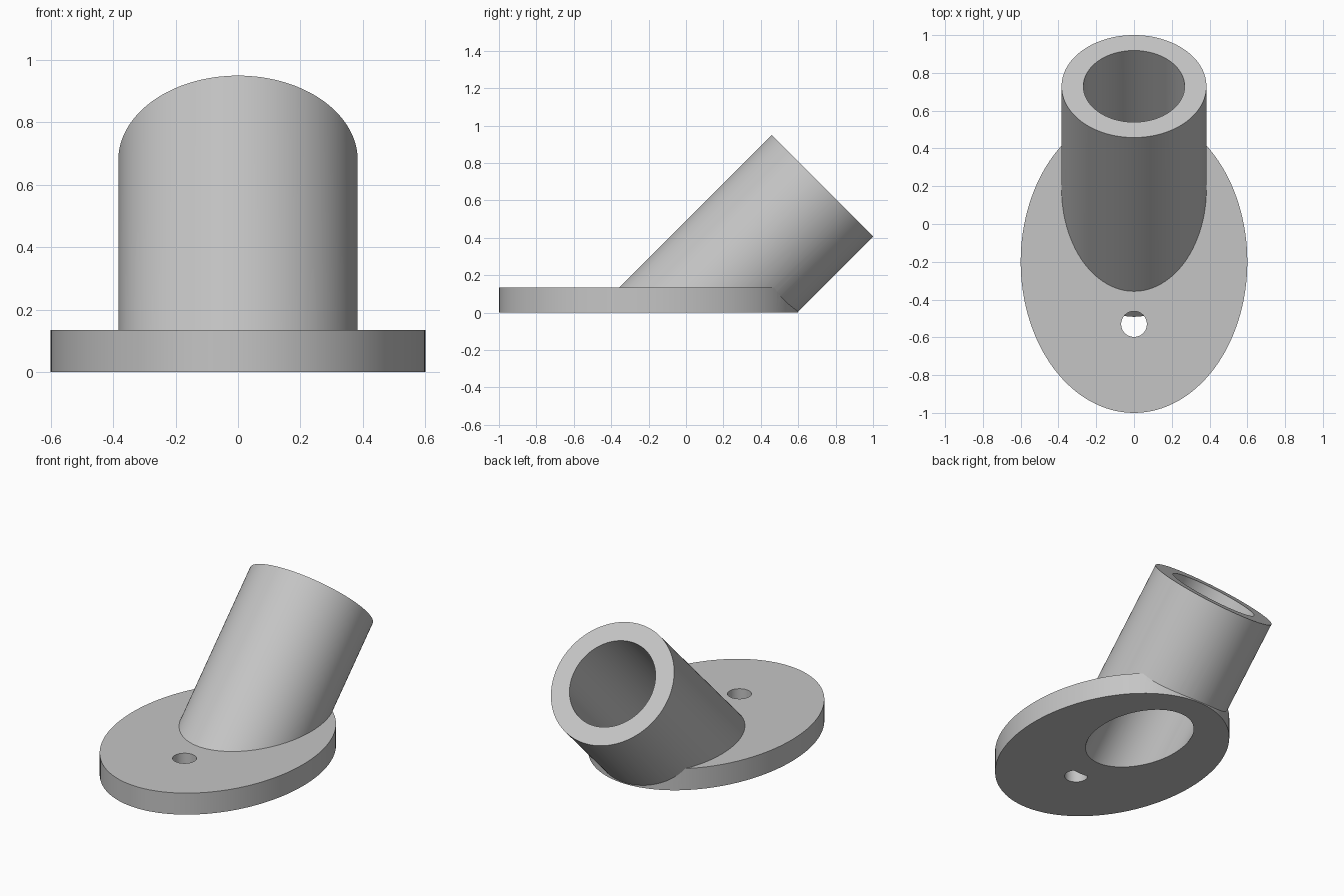
import bpy
import math
from mathutils import Matrix, Vector

if "Cube" in bpy.data.objects:
    bpy.data.objects.remove(bpy.data.objects["Cube"], do_unlink=True)

THICK = 0.135                         # base plate thickness
END = Vector((0, 0.729, 0.678))       # centre of the tube's open end
TILT = math.radians(-45)              # tube leans to the back


def cylinder(name, radius, bottom, top, matrix, sides=128):
    """Cylinder along local z from bottom to top, placed by matrix."""
    bpy.ops.mesh.primitive_cylinder_add(vertices=sides, radius=radius, depth=top - bottom)
    obj = bpy.context.object
    obj.name = name
    obj.data.transform(matrix @ Matrix.Translation((0, 0, (top + bottom) / 2)))
    return obj


def combine(target, tool, operation):
    """Apply a boolean and discard the tool."""
    tool.hide_render = True
    mod = target.modifiers.new(operation.title(), 'BOOLEAN')
    mod.operation = operation
    mod.solver = 'EXACT'
    mod.object = tool
    bpy.context.view_layer.objects.active = target
    bpy.ops.object.modifier_apply(modifier=mod.name)
    bpy.data.objects.remove(tool, do_unlink=True)


# Oval base plate, made too deep and trimmed at the floor later
oval = Matrix.Translation((0, -0.2, 0)) @ Matrix.Diagonal((0.6, 0.8, 1, 1))
mount = cylinder("angled_tube_mount", 1, -0.3, THICK, oval)

# Screw hole in front of the tube
hole = cylinder("screw_hole", 0.068, -1, 1, Matrix.Translation((0, -0.53, 0)), 64)
combine(mount, hole, 'DIFFERENCE')

# Tilted tube and its through bore
lean = Matrix.Translation(END) @ Matrix.Rotation(TILT, 4, 'X')
combine(mount, cylinder("tube", 0.3835, -1.5, 0, lean), 'UNION')
combine(mount, cylinder("bore", 0.268, -2, 0.5, lean), 'DIFFERENCE')

# Trim everything below the floor
bpy.ops.mesh.primitive_cube_add(size=4, location=(0, 0, -2))
combine(mount, bpy.context.object, 'DIFFERENCE')

# Plain grey finish
grey = bpy.data.materials.new("plain grey")
grey.use_nodes = True
color = (0.56, 0.56, 0.56, 1)
grey.diffuse_color = color
grey.node_tree.nodes["Principled BSDF"].inputs["Base Color"].default_value = color
mount.data.materials.clear()
mount.data.materials.append(grey)

bpy.ops.object.select_all(action='DESELECT')
mount.select_set(True)
bpy.context.view_layer.objects.active = mount
bpy.ops.object.shade_smooth_by_angle(angle=math.radians(30))
